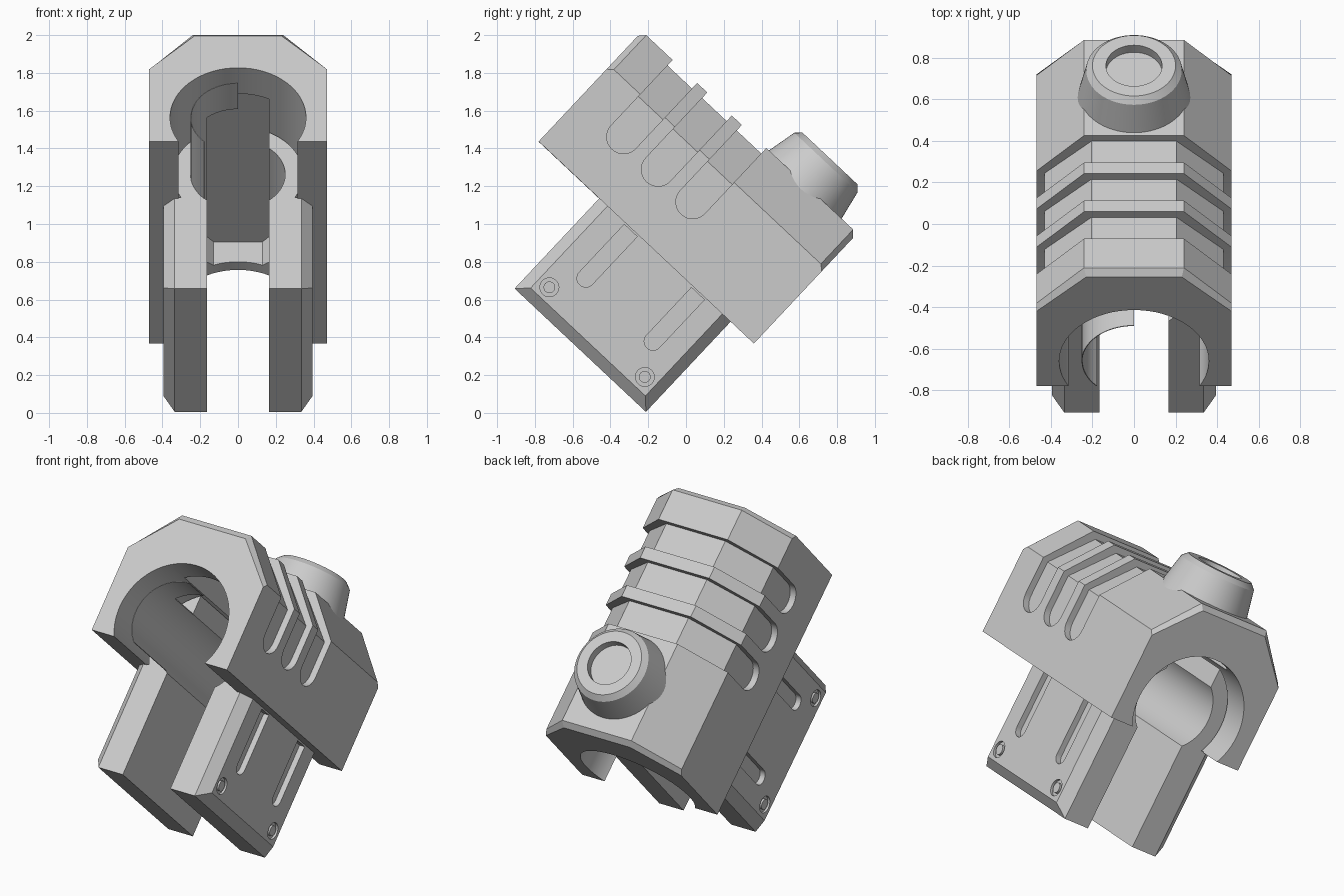
import bpy, bmesh
from math import sin, cos, pi, radians
from mathutils import Matrix, Vector

if "Cube" in bpy.data.objects:
    bpy.data.objects.remove(bpy.data.objects["Cube"])

grey = bpy.data.materials.new("plain_grey")
grey.use_nodes = True
COLOR = (0.6, 0.6, 0.6, 1)
grey.diffuse_color = COLOR
grey.node_tree.nodes["Principled BSDF"].inputs["Base Color"].default_value = COLOR

# Parts are built level (x across, y along the bore, z up) and tilted at the end
TILT = Matrix.Translation((0, -0.78, 1.437)) @ Matrix.Rotation(radians(-43.2), 4, 'X')
LENGTH, BORE_Z, SLOT = 1.563, 0.175, 0.165
FOOT_A, FOOT_B, FOOT_LOW = 0.44, 1.394, -0.655


def finish(name, bm):
    bmesh.ops.recalc_face_normals(bm, faces=bm.faces)
    me = bpy.data.meshes.new(name)
    bm.to_mesh(me)
    bm.free()
    me.materials.append(grey)
    ob = bpy.data.objects.new(name, me)
    bpy.context.collection.objects.link(ob)
    return ob


def loft(name, rings):
    bm = bmesh.new()
    loops = [[bm.verts.new(p) for p in ring] for ring in rings]
    n = len(loops[0])
    for a, b in zip(loops, loops[1:]):
        for i in range(n):
            bm.faces.new((a[i], a[(i + 1) % n], b[(i + 1) % n], b[i]))
    bm.faces.new(loops[0])
    bm.faces.new(loops[-1])
    return finish(name, bm)


def place(axis, p, t):
    return {'x': (t, p[0], p[1]), 'y': (p[0], t, p[1]), 'z': (p[0], p[1], t)}[axis]


def extrude(name, pts, a, b, axis):
    return loft(name, [[place(axis, p, t) for p in pts] for t in (a, b)])


def circle(cx, cy, r, n=64):
    return [(cx + r * cos(2 * pi * i / n), cy + r * sin(2 * pi * i / n)) for i in range(n)]


def stadium(y, r, low, high, n=16):
    # Slot outline with a round lower end
    arc = [(y - r * cos(pi * i / n), low - r * sin(pi * i / n)) for i in range(n + 1)]
    return arc + [(y + r, high), (y - r, high)]


def apply(ob, mod):
    bpy.context.view_layer.objects.active = ob
    bpy.ops.object.modifier_apply(modifier=mod.name)


def combine(ob, other, op='DIFFERENCE'):
    mod = ob.modifiers.new("cut", 'BOOLEAN')
    mod.operation, mod.object, mod.solver = op, other, 'EXACT'
    apply(ob, mod)
    bpy.data.objects.remove(other)


def housing_profile(half, top_half, shoulder, top, low=0.0):
    return [(-half, low), (half, low), (half, shoulder), (top_half, top),
            (-top_half, top), (-half, shoulder)]


def inner_slot():
    pts = [(-SLOT, 0.2), (SLOT, 0.2), (SLOT, 1.46), (0.13, 1.5), (-0.13, 1.5), (-SLOT, 1.46)]
    return extrude("slot_cutter", pts, -0.3, 0.68, 'z')


# Housing with bevelled ends
full = housing_profile(0.47, 0.24, 0.55, 0.8)
ends = housing_profile(0.47, 0.23, 0.525, 0.767)
housing = loft("housing", [[place('y', p, t) for p in prof] for prof, t in
               ((ends, 0), (full, 0.03), (full, LENGTH - 0.03), (ends, LENGTH))])

# Three grooves wrapping over the top and sides
for y in (0.311, 0.5625, 0.8135):
    combine(housing, extrude("groove_cutter", stadium(y, 0.089, 0.325, 1), -0.6, 0.6, 'x'))
core = housing_profile(0.43, 0.205, 0.535, 0.76, 0.1)
combine(housing, extrude("groove_floor", core, 0.12, 1.1, 'y'), 'UNION')

# Bore and the slot in its ceiling
combine(housing, extrude("bore_cutter", circle(0, BORE_Z, 0.36), -0.2, 1.8, 'y'))
combine(housing, inner_slot())

# Foot block with chamfered outer faces
bm = bmesh.new()
for side in (-1, 1):
    for x, inset in ((0.335, 0), (0.395, 0.06)):
        for y in (FOOT_A + inset, FOOT_B - inset):
            for z in (FOOT_LOW + inset, 0.005):
                bm.verts.new((side * x, y, z))
bmesh.ops.convex_hull(bm, input=bm.verts)
bmesh.ops.dissolve_limit(bm, angle_limit=0.02, verts=bm.verts, edges=bm.edges)
foot = finish("foot", bm)
combine(foot, extrude("sleeve", circle(0, BORE_Z, 0.345), FOOT_A, FOOT_B, 'y'), 'UNION')
combine(foot, extrude("hole_cutter", circle(0, BORE_Z, 0.25), 0, 2, 'y'))
gap = [(-SLOT, -1), (SLOT, -1), (SLOT, 0.9), (-SLOT, 0.9)]
combine(foot, extrude("gap_cutter", gap, 0, 2, 'y'))

# Shallow side slots and pin recesses
for side in (-1, 1):
    for y in (0.678, 1.166):
        combine(foot, extrude("side_slot_cutter", stadium(y, 0.047, -0.357, -0.01),
                              side * 0.36, side * 0.5, 'x'))
    for y in (0.57, 1.263):
        combine(foot, extrude("pin_cutter", circle(y, -0.524, 0.05, 24),
                              side * 0.38, side * 0.5, 'x'))
        combine(foot, extrude("pin", circle(y, -0.524, 0.031, 24),
                              side * 0.37, side * 0.394, 'x'), 'UNION')

# Thin liner along one side of the bore
bm = bmesh.new()
rows = []
for i in range(25):
    a = radians(90 + 134.4 * i / 24)
    rows.append([bm.verts.new((0.25 * cos(a), y, BORE_Z + 0.25 * sin(a))) for y in (0, FOOT_A)])
for p, q in zip(rows, rows[1:]):
    bm.faces.new((p[0], p[1], q[1], q[0]))
liner = finish("liner", bm)
solid = liner.modifiers.new("thickness", 'SOLIDIFY')
solid.thickness, solid.offset = 0.004, 0
apply(liner, solid)
combine(liner, inner_slot())

# Tapered knob with a dished top
KNOB = ((0.285, 0.7), (0.23, 0.96), (0.2, 0.99), (0.135, 0.99), (0.135, 0.94))
knob = loft("knob", [[place('z', p, z) for p in circle(0, 1.185, r)] for r, z in KNOB])

# Tilt into place and shade
for ob in (housing, foot, liner, knob):
    ob.data.transform(TILT)
    ob.data.update()
    bpy.ops.object.select_all(action='DESELECT')
    ob.select_set(True)
    bpy.context.view_layer.objects.active = ob
    bpy.ops.object.shade_smooth_by_angle(angle=radians(25))
